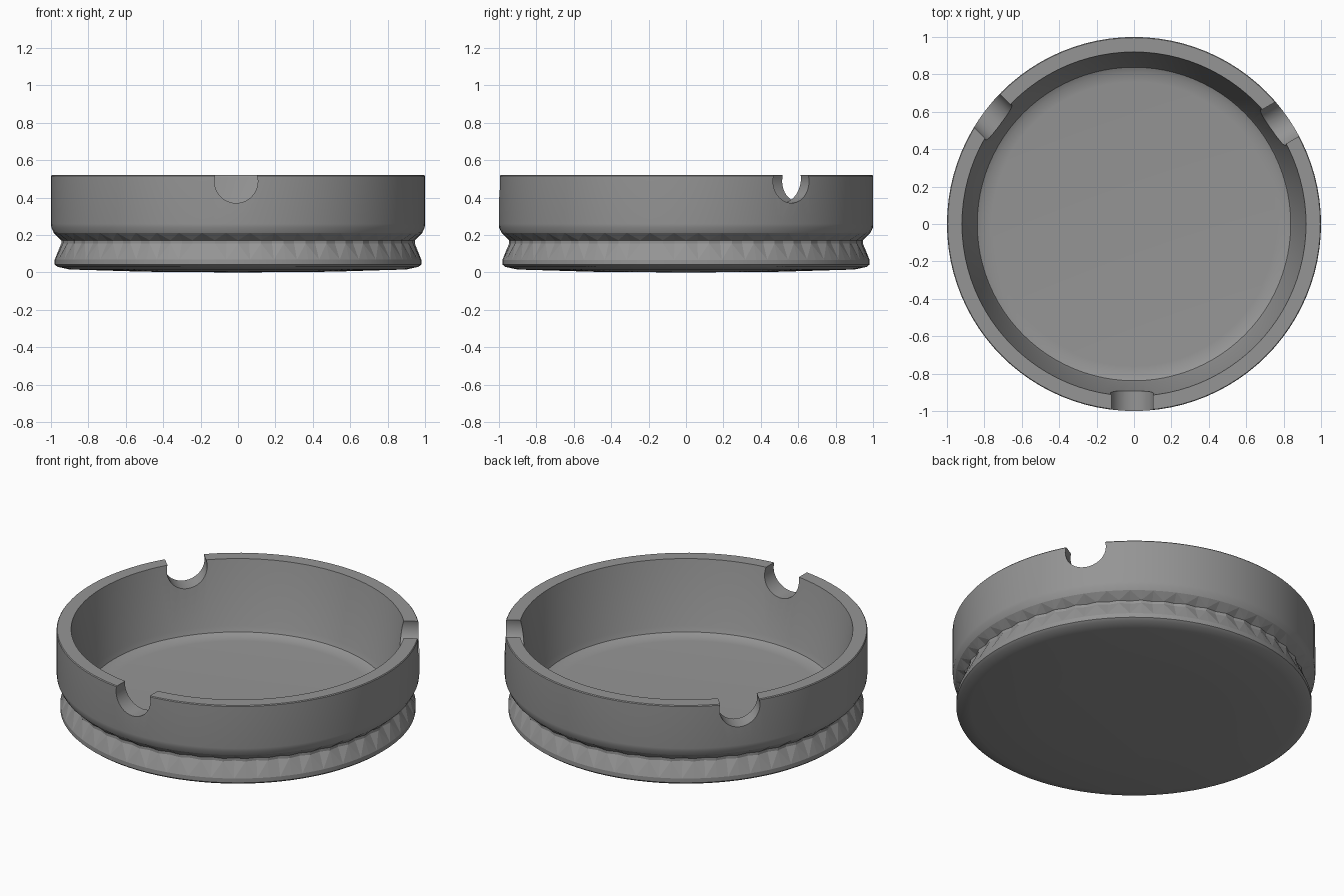
import bpy, bmesh, math
from mathutils import Matrix, Vector

if "Cube" in bpy.data.objects:
    bpy.data.objects.remove(bpy.data.objects["Cube"], do_unlink=True)

SEGMENTS = 96
grey = bpy.data.materials.new("warm_grey")
grey.use_nodes = True
COLOUR = (0.3, 0.3, 0.3, 1)
grey.diffuse_color = COLOUR
grey.node_tree.nodes["Principled BSDF"].inputs["Base Color"].default_value = COLOUR


def make_object(name, bm):
    bmesh.ops.recalc_face_normals(bm, faces=bm.faces)
    mesh = bpy.data.meshes.new(name)
    bm.to_mesh(mesh)
    bm.free()
    mesh.materials.append(grey)
    obj = bpy.data.objects.new(name, mesh)
    bpy.context.collection.objects.link(obj)
    return obj


def ring(bm, radius, z, ripple=0):
    # Ripple pulls every second vertex inward for the pleated groove
    verts = []
    for i in range(SEGMENTS):
        a = math.tau * i / SEGMENTS
        r = radius - ripple * (i % 2)
        verts.append(bm.verts.new((r * math.cos(a), r * math.sin(a), z)))
    return verts


# Bowl: one closed profile of (radius, height, ripple), from underside to floor
profile = [
    (0.5, 0.004, 0), (0.9, 0.016, 0), (0.965, 0.03, 0), (0.98, 0.042, 0),
    (0.98, 0.068, 0), (0.945, 0.155, 0.012), (0.945, 0.172, 0.012),
    (0.985, 0.212, 0), (0.998, 0.24, 0), (1.0, 0.26, 0), (1.0, 0.515, 0),
    (0.996, 0.52, 0), (0.92, 0.52, 0), (0.85, 0.145, 0), (0.838, 0.112, 0),
    (0.81, 0.098, 0), (0.76, 0.094, 0),
]
bm = bmesh.new()
rings = [ring(bm, *p) for p in profile]
for low, high in zip(rings, rings[1:]):
    for i in range(SEGMENTS):
        j = (i + 1) % SEGMENTS
        bm.faces.new((low[i], low[j], high[j], high[i]))
bm.faces.new(rings[-1])
centre = bm.verts.new((0, 0, 0))
for i in range(SEGMENTS):
    bm.faces.new((centre, rings[0][(i + 1) % SEGMENTS], rings[0][i]))
bowl = make_object("bowl", bm)

# Rests: three round notches cut across the rim (x, y, direction in degrees)
for x, y, angle in ((-0.01, -0.95, -90), (0.783, 0.54, 30), (-0.755, 0.575, 135)):
    direction = Vector((math.cos(math.radians(angle)), math.sin(math.radians(angle)), 0))
    turn = direction.to_track_quat("Z", "Y").to_matrix().to_4x4()
    bm = bmesh.new()
    bmesh.ops.create_cone(bm, cap_ends=True, segments=48, radius1=0.116, radius2=0.116,
                          depth=0.5, matrix=Matrix.Translation((x, y, 0.487)) @ turn)
    cutter = make_object("notch_cutter", bm)
    cutter.hide_render = True
    mod = bowl.modifiers.new("notch", "BOOLEAN")
    mod.operation = "DIFFERENCE"
    mod.solver = "EXACT"
    mod.object = cutter
    bpy.context.view_layer.objects.active = bowl
    bpy.ops.object.modifier_apply(modifier=mod.name)
    bpy.data.objects.remove(cutter, do_unlink=True)

# Smooth walls with crisp rim, faceted pleats around the groove
bpy.ops.object.select_all(action="DESELECT")
bowl.select_set(True)
bpy.context.view_layer.objects.active = bowl
bpy.ops.object.shade_smooth_by_angle(angle=math.radians(32))
bm = bmesh.new()
bm.from_mesh(bowl.data)
pleats = [f for f in bm.faces if 0.09 < f.calc_center_median().z < 0.2
          and f.calc_center_median().xy.length > 0.9]
for f in pleats:
    f.smooth = False
bmesh.ops.triangulate(bm, faces=pleats)
bm.to_mesh(bowl.data)
bm.free()
